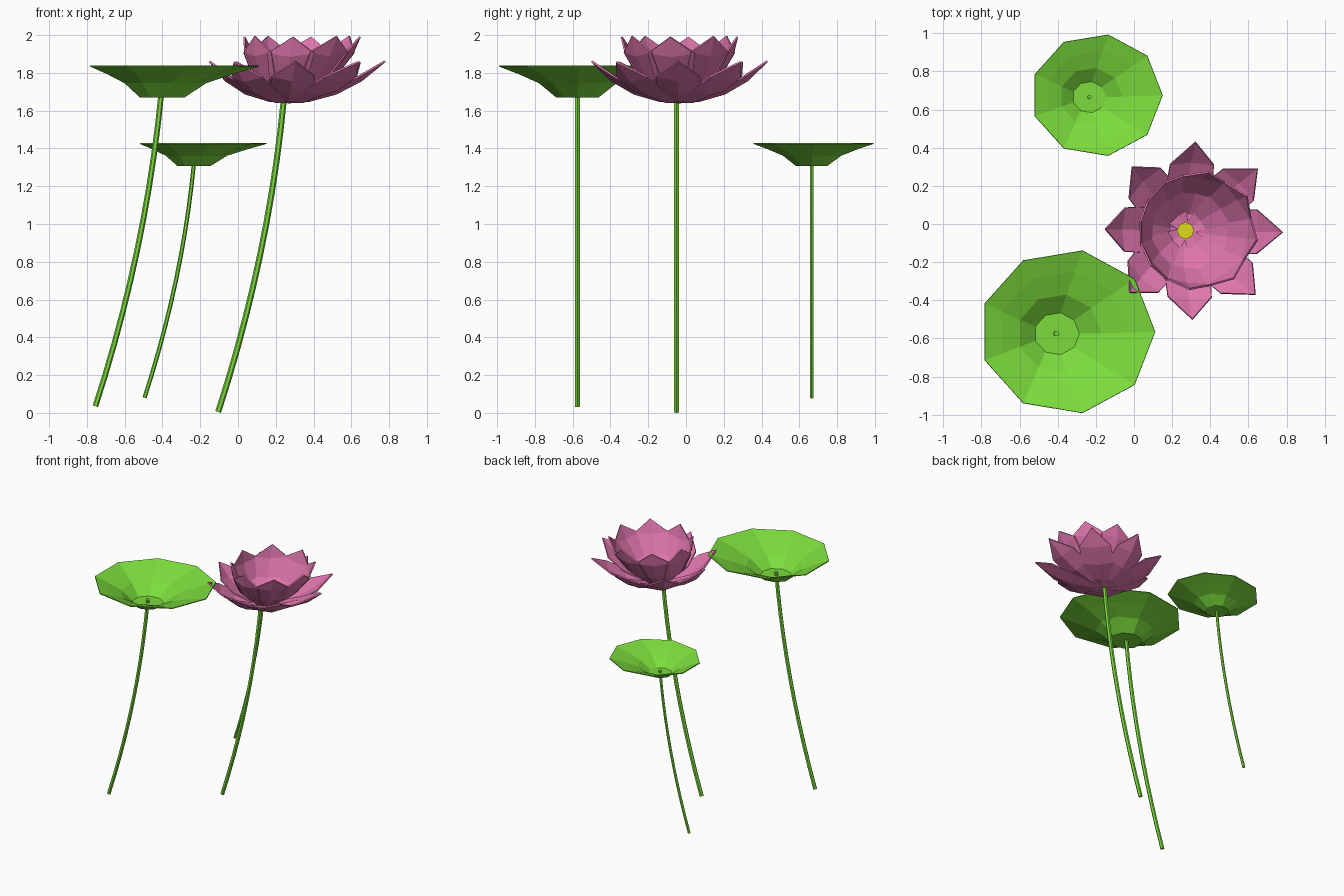
import bpy, bmesh
from math import sin, cos, pi, radians
from mathutils import Vector

old = bpy.data.objects.get("Cube")
if old:
    bpy.data.objects.remove(old)


def material(name, color):
    m = bpy.data.materials.new(name)
    m.use_nodes = True
    m.diffuse_color = (*color, 1)
    m.node_tree.nodes["Principled BSDF"].inputs["Base Color"].default_value = (*color, 1)
    return m


green = material("leaf green", (0.2, 0.72, 0.045))
pink = material("petal pink", (0.73, 0.18, 0.41))
yellow = material("pollen yellow", (0.72, 0.72, 0.01))


def finish(name, bm, mat, thickness=0):
    bmesh.ops.recalc_face_normals(bm, faces=bm.faces)
    mesh = bpy.data.meshes.new(name)
    bm.to_mesh(mesh)
    bm.free()
    mesh.materials.append(mat)
    obj = bpy.data.objects.new(name, mesh)
    bpy.context.collection.objects.link(obj)
    if thickness:
        mod = obj.modifiers.new("thickness", "SOLIDIFY")
        mod.thickness = thickness
        mod.offset = 0
    return obj


def bridge(bm, rings):
    n = len(rings[0])
    for a, b in zip(rings, rings[1:]):
        for i in range(n):
            j = (i + 1) % n
            bm.faces.new((a[i], a[j], b[j], b[i]))


# Stalks: six-sided tubes that start leaning and straighten upward
def stalk(name, x, y, z, height, radius):
    bm = bmesh.new()
    rings = []
    steps, sides = 10, 6
    for s in range(steps + 1):
        t = s / steps
        center = Vector((x + height * (0.325 * t - 0.115 * t * t), y, z + height * t))
        tangent = Vector((0.325 - 0.23 * t, 0, 1)).normalized()
        across = Vector((0, 1, 0))
        out = across.cross(tangent)
        rings.append([bm.verts.new(center + radius * (out * cos(a) + across * sin(a)))
                      for a in (2 * pi * i / sides for i in range(sides))])
    bridge(bm, rings)
    bm.faces.new(rings[0])
    bm.faces.new(rings[-1])
    finish(name, bm, green)


# Leaves: nine-sided shallow funnels with an off-centre base
def leaf(name, base, rim, rx, ry, z0, z1):
    bm = bmesh.new()
    rings = []
    for shift, size, rise in ((0, 0.26, 0), (0.25, 0.48, 0.46), (0.65, 0.75, 0.76), (1, 1, 1)):
        cx = base[0] + (rim[0] - base[0]) * shift
        cy = base[1] + (rim[1] - base[1]) * shift
        z = z0 + (z1 - z0) * rise
        rings.append([bm.verts.new((cx + rx * size * cos(a), cy + ry * size * sin(a), z))
                      for a in (2 * pi * i / 9 for i in range(9))])
    bridge(bm, rings)
    bm.faces.new(rings[0])
    finish(name, bm, green, 0.006)


stalk("large_leaf_stalk", -0.755, -0.575, 0.035, 1.665, 0.015)
stalk("small_leaf_stalk", -0.495, 0.665, 0.08, 1.25, 0.011)
stalk("flower_stalk", -0.105, -0.05, 0.005, 1.655, 0.016)
leaf("large_leaf", (-0.405, -0.575), (-0.35, -0.565), 0.461, 0.432, 1.672, 1.837)
leaf("small_leaf", (-0.235, 0.665), (-0.195, 0.675), 0.345, 0.322, 1.31, 1.427)

# Flower: two rings of creased, cupped petals, leaning a little toward +x
FX, FY, FZ = 0.27, -0.035, 1.643


def petal(name, angle, stations, cup, drop):
    bm = bmesh.new()
    rows = []
    for r, z, half in stations[:-1]:
        row = []
        for side in (-1, 0, 1):
            lift = cup * abs(side) * half
            row.append((r - lift * 0.6, side * half, z + lift))
        rows.append(row)
    tip_r, tip_z, _ = stations[-1]

    def place(p):
        r, w, z = p
        z -= drop
        return bm.verts.new((FX + r * cos(angle) - w * sin(angle) + 0.2 * (z - FZ),
                             FY + r * sin(angle) + w * cos(angle), z))

    rows = [[place(p) for p in row] for row in rows]
    tip = place((tip_r, 0, tip_z))
    for a, b in zip(rows, rows[1:]):
        for k in (0, 1):
            bm.faces.new((a[k], a[k + 1], b[k + 1], b[k]))
    for k in (0, 1):
        bm.faces.new((rows[-1][k], rows[-1][k + 1], tip))
    finish(name, bm, pink, 0.01)


outer = ((0, 1.648, 0.02), (0.1, 1.65, 0.07), (0.24, 1.69, 0.12), (0.36, 1.76, 0.115), (0.465, 1.862, 0))
inner = ((0, 1.66, 0.02), (0.09, 1.67, 0.055), (0.2, 1.76, 0.1), (0.28, 1.89, 0.125), (0.31, 1.995, 0))
for i in range(8):
    petal(f"outer_petal_{i + 1}", radians(45 * i - 1), outer, 0.2, 0.004 * (i % 2))
    petal(f"inner_petal_{i + 1}", radians(45 * i + 36), inner, 0.15, 0.004 * (i % 2))

# Flower heart
bm = bmesh.new()
bmesh.ops.create_cone(bm, cap_ends=True, segments=8, radius1=0.045, radius2=0.045, depth=0.03)
bmesh.ops.translate(bm, verts=bm.verts, vec=(FX, FY, FZ + 0.03))
finish("flower_heart", bm, yellow)
